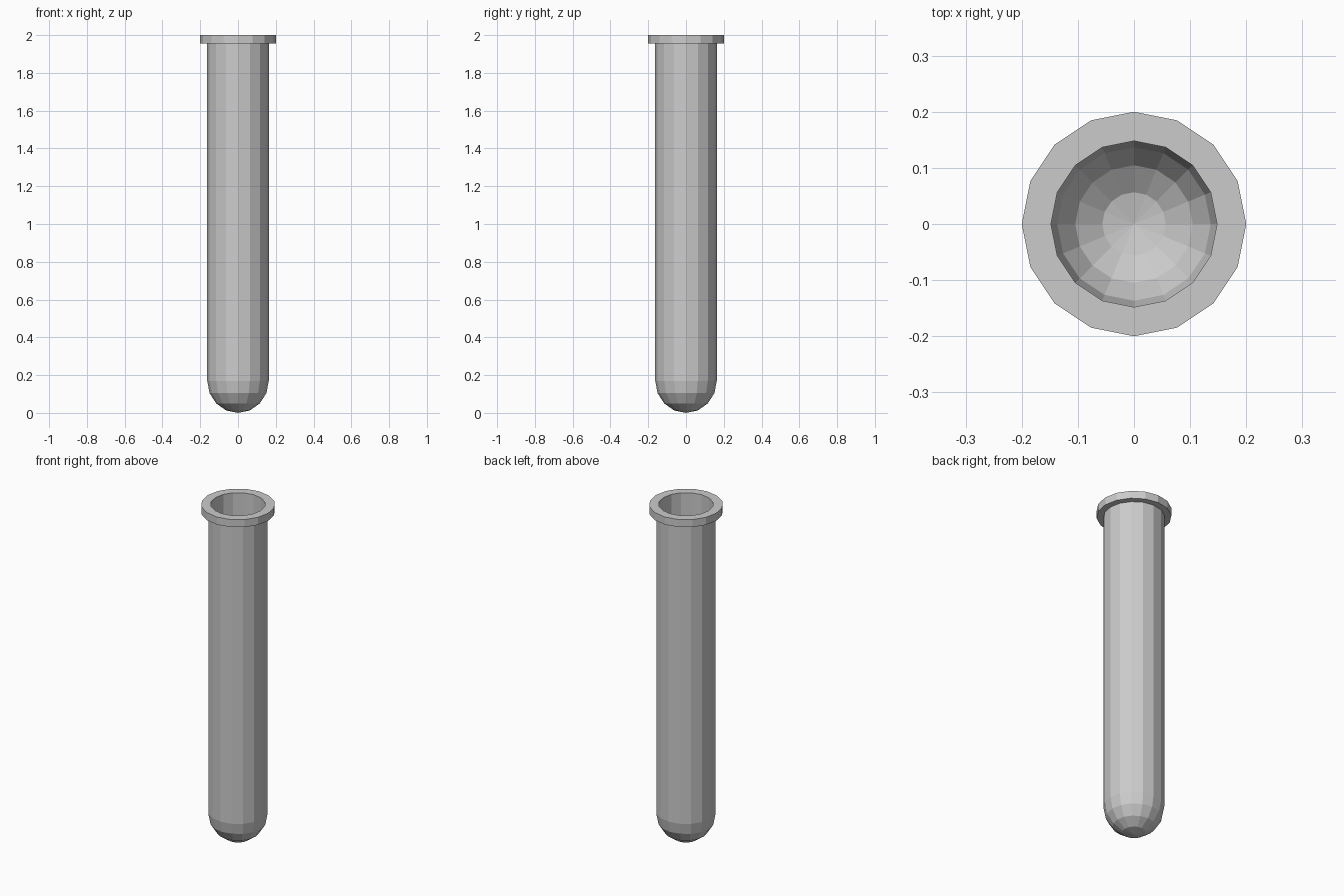
import bpy, bmesh
from math import sin, cos, pi

if "Cube" in bpy.data.objects:
    bpy.data.objects.remove(bpy.data.objects["Cube"])

SIDES = 16
TOP, RIM_Z = 2.0, 1.955
OUTER, INNER, RIM = 0.163, 0.148, 0.2
CENTRE = 0.17  # height of the rounded bottom's centre


def bowl(radius, depth):
    """Quarter arc from the pole up to the full radius."""
    return [(radius * sin(i * pi / 8), CENTRE - depth * cos(i * pi / 8)) for i in range(5)]


def lathe(name, profile):
    bm = bmesh.new()
    rings = []
    for r, z in profile:
        if r < 1e-6:
            rings.append([bm.verts.new((0, 0, z))] * SIDES)
        else:
            rings.append([bm.verts.new((r * cos(2 * pi * k / SIDES), r * sin(2 * pi * k / SIDES), z))
                          for k in range(SIDES)])
    for a, b in zip(rings, rings[1:]):
        for k in range(SIDES):
            n = (k + 1) % SIDES
            bm.faces.new(dict.fromkeys((a[k], a[n], b[n], b[k])))
    bmesh.ops.recalc_face_normals(bm, faces=bm.faces)
    mesh = bpy.data.meshes.new(name)
    bm.to_mesh(mesh)
    bm.free()
    obj = bpy.data.objects.new(name, mesh)
    bpy.context.collection.objects.link(obj)
    return obj


# Hollow tube: outer wall, flanged lip, then inner wall back to the bottom
profile = bowl(OUTER, CENTRE)
profile += [(OUTER, RIM_Z), (RIM, RIM_Z), (RIM, TOP), (INNER, TOP)]
profile += reversed(bowl(INNER, CENTRE - 0.017))
lathe("test_tube", profile)
